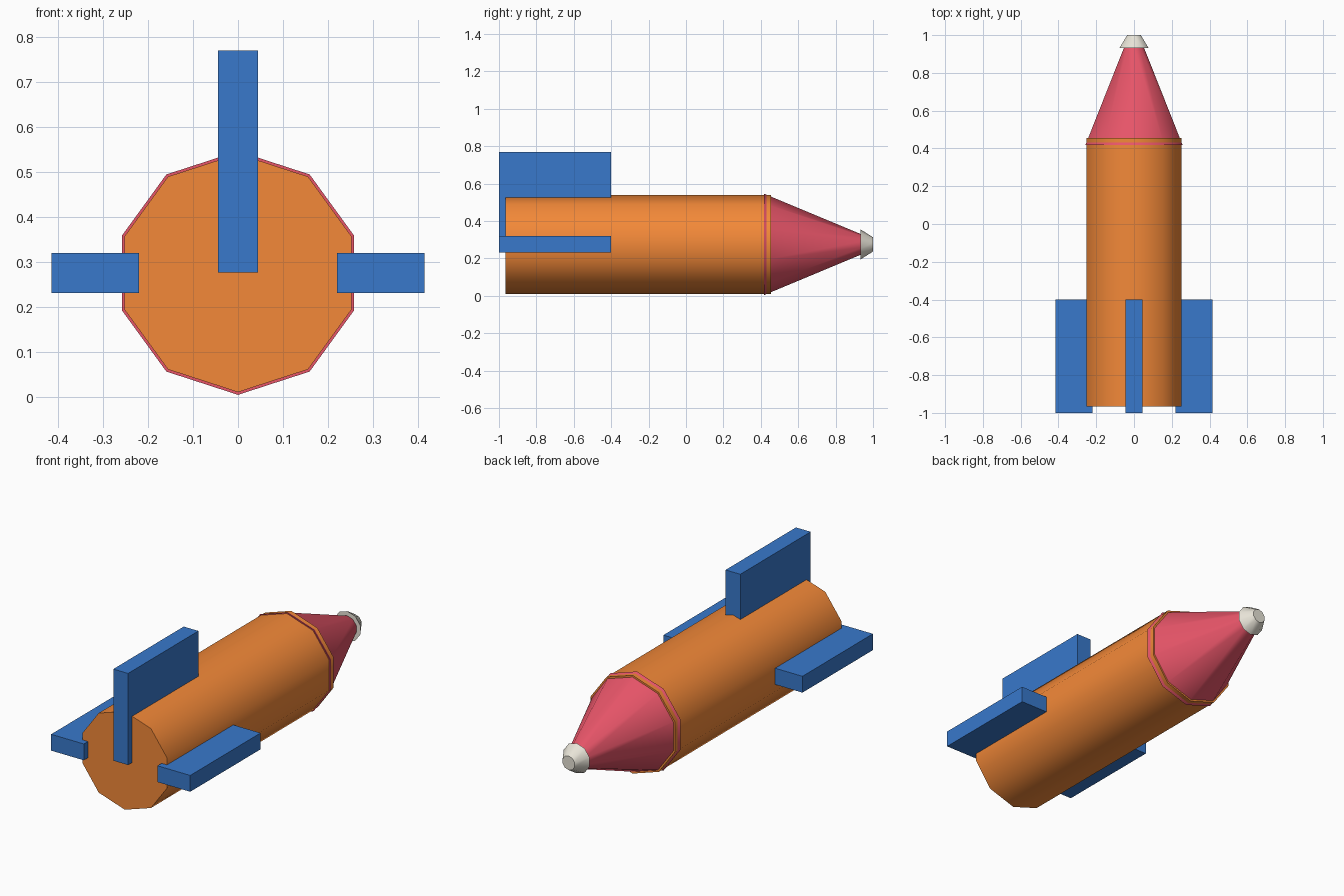
import bpy, bmesh, math

if "Cube" in bpy.data.objects:
    bpy.data.objects.remove(bpy.data.objects["Cube"])

AXIS_Z = 0.275   # height of the rocket's long axis
SIDES = 10


def material(name, rgb):
    m = bpy.data.materials.new(name)
    m.diffuse_color = (*rgb, 1)
    m.use_nodes = True
    m.node_tree.nodes["Principled BSDF"].inputs["Base Color"].default_value = m.diffuse_color
    return m


orange = material("orange", (0.90, 0.25, 0.04))
red = material("red", (0.80, 0.09, 0.14))
blue = material("blue", (0.04, 0.19, 0.60))
ivory = material("ivory", (0.80, 0.77, 0.68))


def make_object(name, bm, mat):
    bmesh.ops.recalc_face_normals(bm, faces=bm.faces)
    me = bpy.data.meshes.new(name)
    bm.to_mesh(me)
    bm.free()
    me.materials.append(mat)
    ob = bpy.data.objects.new(name, me)
    bpy.context.collection.objects.link(ob)
    return ob


def turned(name, profile, mat):
    """Ten-sided capped solid along y from (y, radius) pairs."""
    bm = bmesh.new()
    rings = []
    for y, r in profile:
        angles = [math.pi / 2 + 2 * math.pi * i / SIDES for i in range(SIDES)]
        rings.append([bm.verts.new((r * math.cos(a), y, AXIS_Z + r * math.sin(a)))
                      for a in angles])
    for a, b in zip(rings, rings[1:]):
        for i in range(SIDES):
            j = (i + 1) % SIDES
            bm.faces.new((a[i], a[j], b[j], b[i]))
    bm.faces.new(rings[0])
    bm.faces.new(rings[-1])
    ob = make_object(name, bm, mat)
    bpy.ops.object.select_all(action='DESELECT')
    ob.select_set(True)
    bpy.context.view_layer.objects.active = ob
    bpy.ops.object.shade_smooth_by_angle(angle=math.radians(40))
    return ob


def box(name, lo, hi, mat):
    bm = bmesh.new()
    bmesh.ops.create_cube(bm, size=1)
    for v in bm.verts:
        v.co = [(l + h) / 2 + c * (h - l) for l, h, c in zip(lo, hi, v.co)]
    return make_object(name, bm, mat)


# Fuselage, nose cone sleeved over its end, and blunt tip
turned("body", [(-0.965, 0.265), (0.455, 0.265)], orange)
turned("nose_cone", [(0.417, 0.271), (0.94, 0.053)], red)
turned("nose_tip", [(0.932, 0.081), (1.0, 0.038)], ivory)

# Tail fins
box("top_fin", (-0.044, -1, 0.276), (0.044, -0.4, 0.77), blue)
for side, name in ((1, "right_fin"), (-1, "left_fin")):
    x = sorted((side * 0.22, side * 0.415))
    box(name, (x[0], -1, 0.231), (x[1], -0.4, 0.319), blue)
